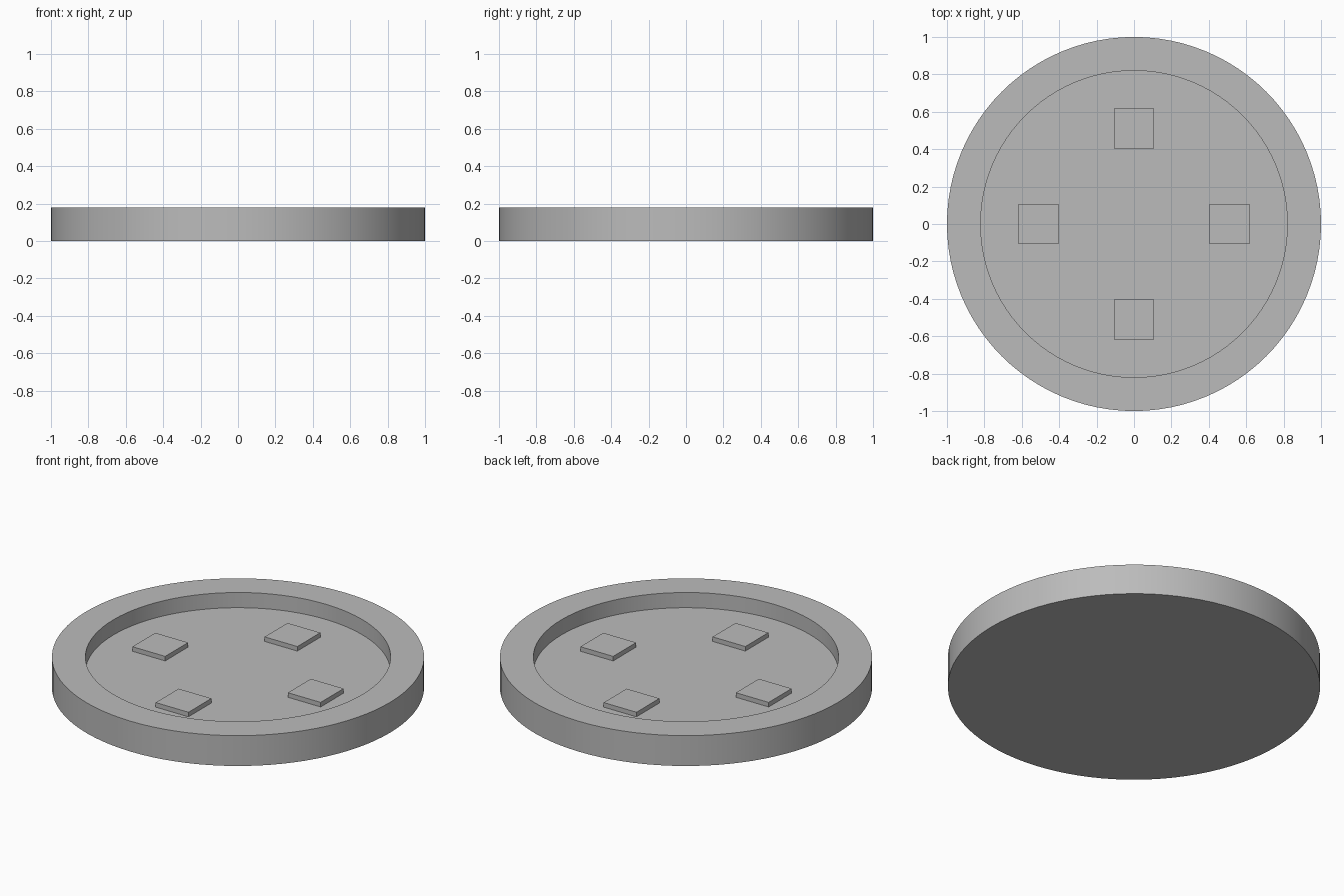
import bpy
import bmesh
import math
from mathutils import Matrix, Vector

cube = bpy.data.objects.get("Cube")
if cube:
    bpy.data.objects.remove(cube, do_unlink=True)

GREY = (0.5, 0.5, 0.5, 1)
mat = bpy.data.materials.new("plain grey")
mat.use_nodes = True
mat.diffuse_color = GREY
mat.node_tree.nodes["Principled BSDF"].inputs["Base Color"].default_value = GREY

SEGMENTS = 96
FLOOR = 0.09
PAD_HEIGHT = 0.027


def add_object(name, bm):
    bmesh.ops.recalc_face_normals(bm, faces=bm.faces)
    mesh = bpy.data.meshes.new(name)
    bm.to_mesh(mesh)
    bm.free()
    mesh.materials.append(mat)
    obj = bpy.data.objects.new(name, mesh)
    bpy.context.collection.objects.link(obj)
    return obj


# Round dish: a stepped profile joined ring by ring, capped at both ends
bm = bmesh.new()
rings = []
for radius, z in [(1, 0), (1, 0.18), (0.82, 0.18), (0.82, FLOOR)]:
    angles = [math.tau * i / SEGMENTS for i in range(SEGMENTS)]
    rings.append([bm.verts.new((radius * math.cos(a), radius * math.sin(a), z)) for a in angles])
for low, high in zip(rings, rings[1:]):
    for i in range(SEGMENTS):
        j = (i + 1) % SEGMENTS
        bm.faces.new((low[i], low[j], high[j], high[i]))
bm.faces.new(rings[0])
bm.faces.new(rings[-1])
dish = add_object("round_dish", bm)
bpy.ops.object.select_all(action="DESELECT")
dish.select_set(True)
bpy.context.view_layer.objects.active = dish
bpy.ops.object.shade_smooth_by_angle(angle=math.radians(30))

# Four square pads resting on the dish floor
for name, x, y in [("left", 1, 0), ("right", -1, 0), ("back", 0, 1), ("front", 0, -1)]:
    bm = bmesh.new()
    center = Vector((x * 0.51, y * 0.51, FLOOR + PAD_HEIGHT / 2))
    size = Matrix.Diagonal((0.215, 0.215, PAD_HEIGHT, 1))
    bmesh.ops.create_cube(bm, size=1, matrix=Matrix.Translation(center) @ size)
    # The hidden underside is not needed
    bottom = [f for f in bm.faces if f.calc_center_median().z < FLOOR + 0.001]
    bmesh.ops.delete(bm, geom=bottom, context="FACES_ONLY")
    add_object(name + "_pad", bm)
